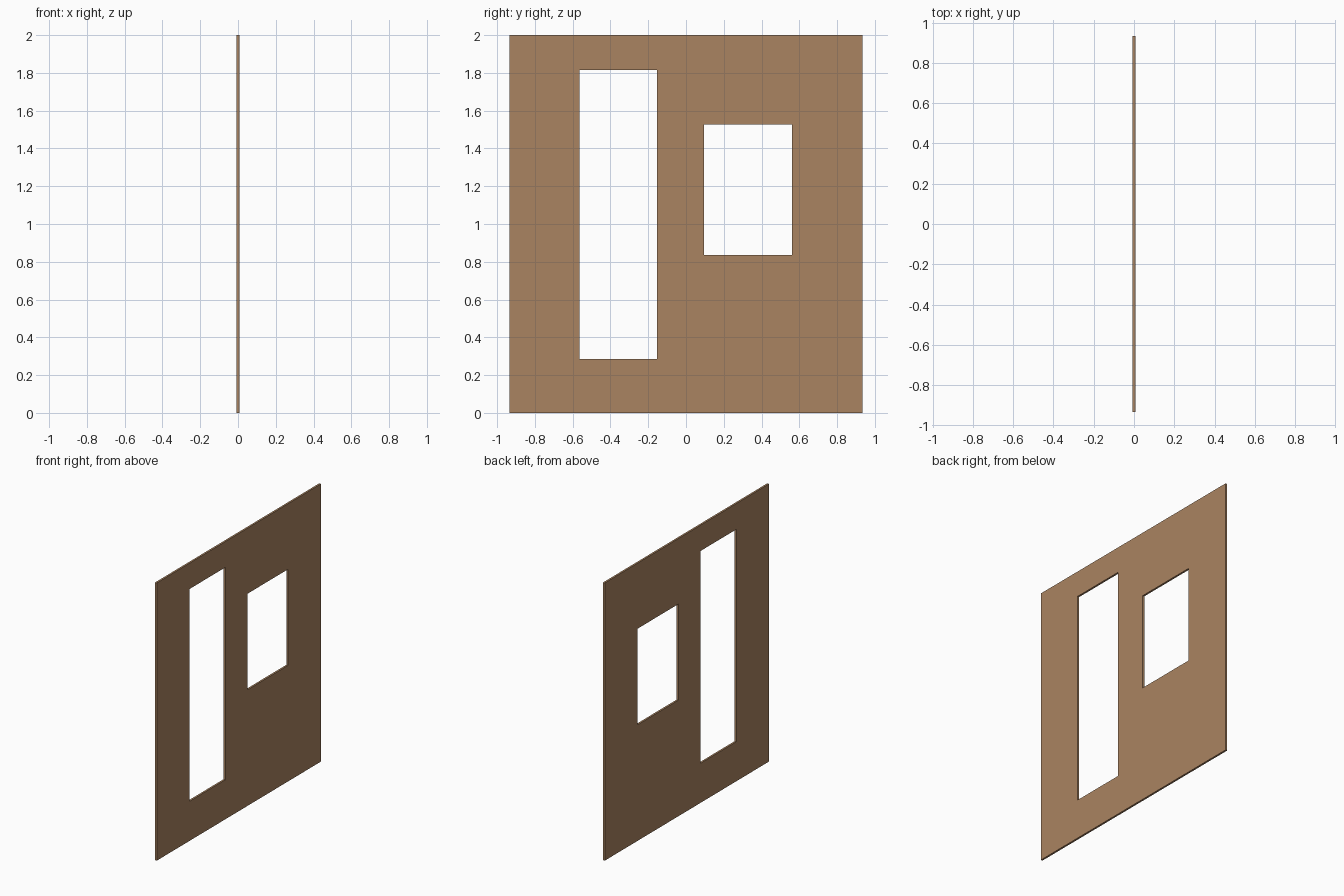
import bpy, bmesh

if "Cube" in bpy.data.objects:
    bpy.data.objects.remove(bpy.data.objects["Cube"])

THICK = 0.014
HALF_W, HEIGHT = 0.934, 2.0
# openings as (y0, y1, z0, z1)
OPENINGS = [(-0.563, -0.153, 0.285, 1.814),   # tall doorway
            (0.096, 0.56, 0.836, 1.528)]      # window

# wall sheet: grid of cells between the opening edges, leaving openings empty
ys = sorted({-HALF_W, HALF_W, *(v for o in OPENINGS for v in o[:2])})
zs = sorted({0.0, HEIGHT, *(v for o in OPENINGS for v in o[2:])})
bm = bmesh.new()
verts = {(y, z): bm.verts.new((-THICK / 2, y, z)) for y in ys for z in zs}
for y0, y1 in zip(ys, ys[1:]):
    for z0, z1 in zip(zs, zs[1:]):
        cy, cz = (y0 + y1) / 2, (z0 + z1) / 2
        if any(a < cy < b and c < cz < d for a, b, c, d in OPENINGS):
            continue
        bm.faces.new([verts[p] for p in ((y0, z0), (y0, z1), (y1, z1), (y1, z0))])

# give the sheet its thickness
ext = bmesh.ops.extrude_face_region(bm, geom=bm.faces[:], use_keep_orig=True)
moved = [g for g in ext["geom"] if isinstance(g, bmesh.types.BMVert)]
bmesh.ops.translate(bm, verts=moved, vec=(THICK, 0, 0))
bmesh.ops.recalc_face_normals(bm, faces=bm.faces[:])

mesh = bpy.data.meshes.new("wall_panel")
bm.to_mesh(mesh)
bm.free()
wall = bpy.data.objects.new("wall_panel", mesh)
bpy.context.collection.objects.link(wall)

# brown finish
mat = bpy.data.materials.new("brown_board")
mat.diffuse_color = (0.40, 0.23, 0.12, 1)
mat.use_nodes = True
mat.node_tree.nodes["Principled BSDF"].inputs["Base Color"].default_value = mat.diffuse_color
mesh.materials.append(mat)
